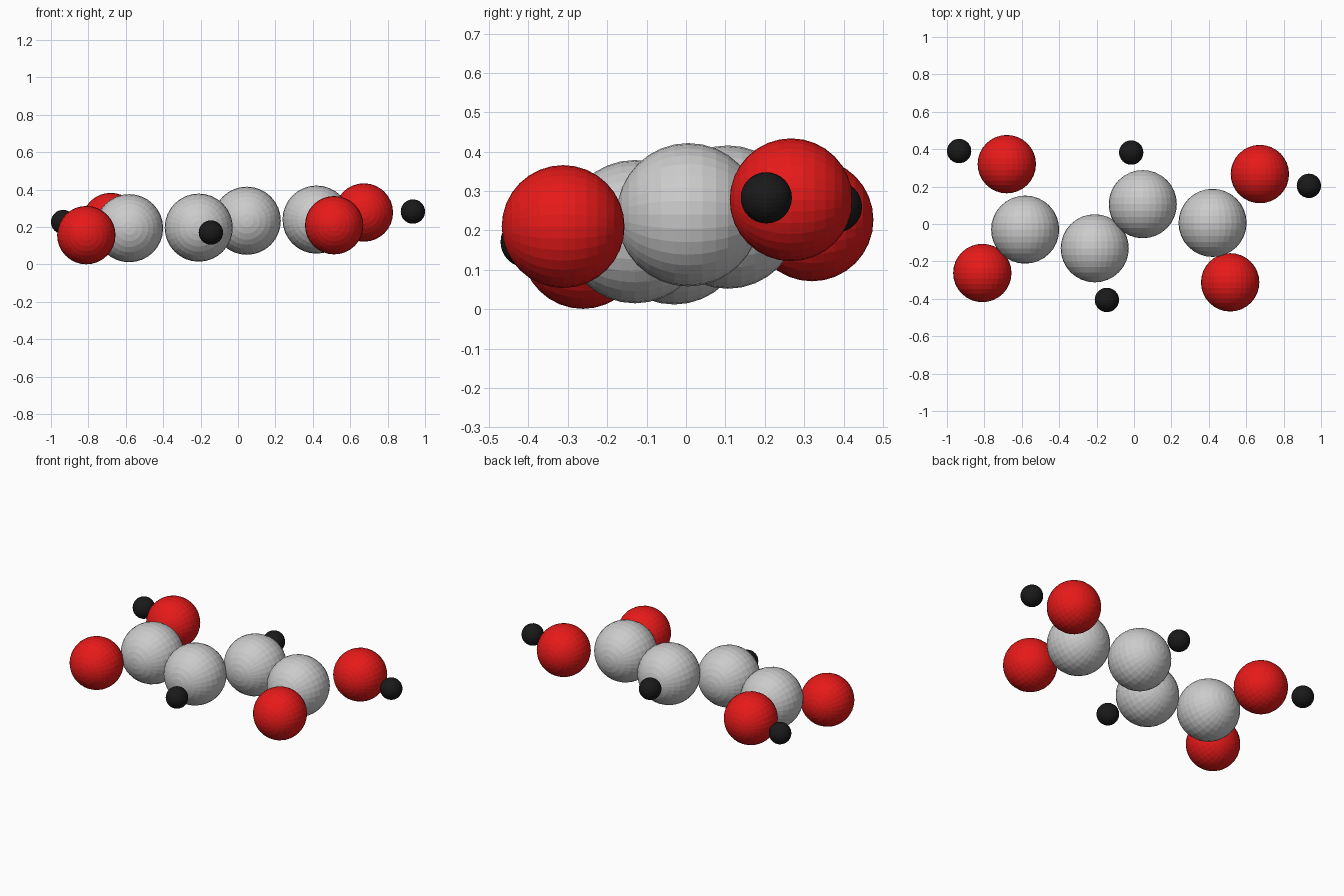
import bpy
from math import pi

if "Cube" in bpy.data.objects:
    bpy.data.objects.remove(bpy.data.objects["Cube"])


def material(name, rgb):
    m = bpy.data.materials.new(name)
    m.diffuse_color = (*rgb, 1)
    m.use_nodes = True
    m.node_tree.nodes["Principled BSDF"].inputs["Base Color"].default_value = m.diffuse_color
    return m


red = material("red", (0.8, 0.01, 0.01))
black = material("black", (0.01, 0.01, 0.01))


def ball(name, radius, loc, mat=None):
    # faceted ball with its poles lying along y
    bpy.ops.mesh.primitive_uv_sphere_add(
        segments=32, ring_count=16, radius=radius, location=loc, rotation=(pi / 2, 0, 0))
    ob = bpy.context.object
    ob.name = name
    if mat:
        ob.data.materials.append(mat)


# name: radius, material, centres
atoms = {
    # zigzag chain of four
    "carbon": (0.182, None, [
        (-0.582, -0.03, 0.194), (-0.21, -0.13, 0.197),
        (0.047, 0.106, 0.234), (0.42, 0.006, 0.24)]),
    # a pair at each end of the chain
    "oxygen": (0.156, red, [
        (-0.68, 0.32, 0.227), (-0.811, -0.262, 0.157),
        (0.673, 0.267, 0.278), (0.514, -0.312, 0.21)]),
    # small outer balls
    "hydrogen": (0.065, black, [
        (-0.935, 0.39, 0.227), (-0.145, -0.406, 0.171),
        (-0.015, 0.382, 0.26), (0.935, 0.204, 0.283)]),
}

for kind, (radius, mat, centres) in atoms.items():
    for i, c in enumerate(centres, 1):
        ball(f"{kind}_ball_{i}", radius, c, mat)
